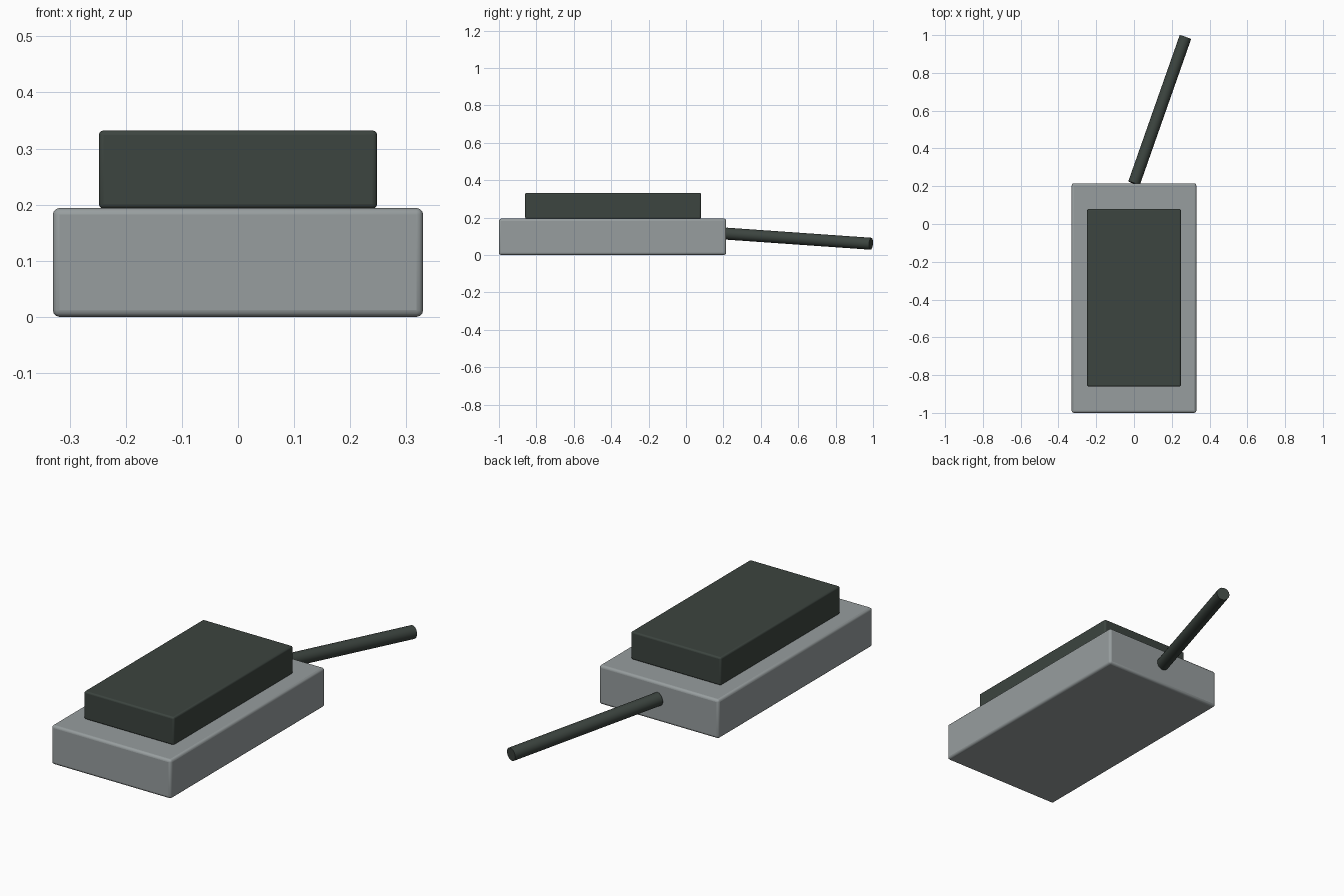
import bpy
from mathutils import Vector

if "Cube" in bpy.data.objects:
    bpy.data.objects.remove(bpy.data.objects["Cube"], do_unlink=True)


def make_material(name, colour):
    mat = bpy.data.materials.new(name)
    mat.use_nodes = True
    mat.diffuse_color = (*colour, 1)
    mat.node_tree.nodes["Principled BSDF"].inputs["Base Color"].default_value = (*colour, 1)
    return mat


def rounded_box(name, low, high, radius, mat):
    low, high = Vector(low), Vector(high)
    bpy.ops.mesh.primitive_cube_add(size=1, location=(low + high) / 2)
    box = bpy.context.object
    box.name = name
    box.scale = high - low
    bpy.ops.object.transform_apply(location=False, rotation=False, scale=True)
    bevel = box.modifiers.new("rounded_edges", "BEVEL")
    bevel.width = radius
    bevel.segments = 3
    box.data.materials.append(mat)
    bpy.ops.object.shade_smooth_by_angle()
    return box


def rod(name, start, end, radius, mat):
    start, end = Vector(start), Vector(end)
    axis = end - start
    bpy.ops.mesh.primitive_cylinder_add(vertices=24, radius=radius, depth=axis.length,
                                        location=(start + end) / 2)
    cylinder = bpy.context.object
    cylinder.name = name
    cylinder.rotation_euler = axis.to_track_quat("Z", "Y").to_euler()
    cylinder.data.materials.append(mat)
    bpy.ops.object.shade_smooth_by_angle()
    return cylinder


grey = make_material("light_grey", (0.31, 0.34, 0.345))
dark = make_material("dark_green_grey", (0.045, 0.058, 0.05))

# Wide lower slab, narrower block on top, and the rod leaving the back
rounded_box("base", (-0.33, -1, 0), (0.33, 0.215, 0.194), 0.012, grey)
rounded_box("top_block", (-0.248, -0.86, 0.193), (0.248, 0.08, 0.332), 0.008, dark)
rod("rear_rod", (0, 0.215, 0.114), (0.272, 0.989, 0.06), 0.032, dark)
